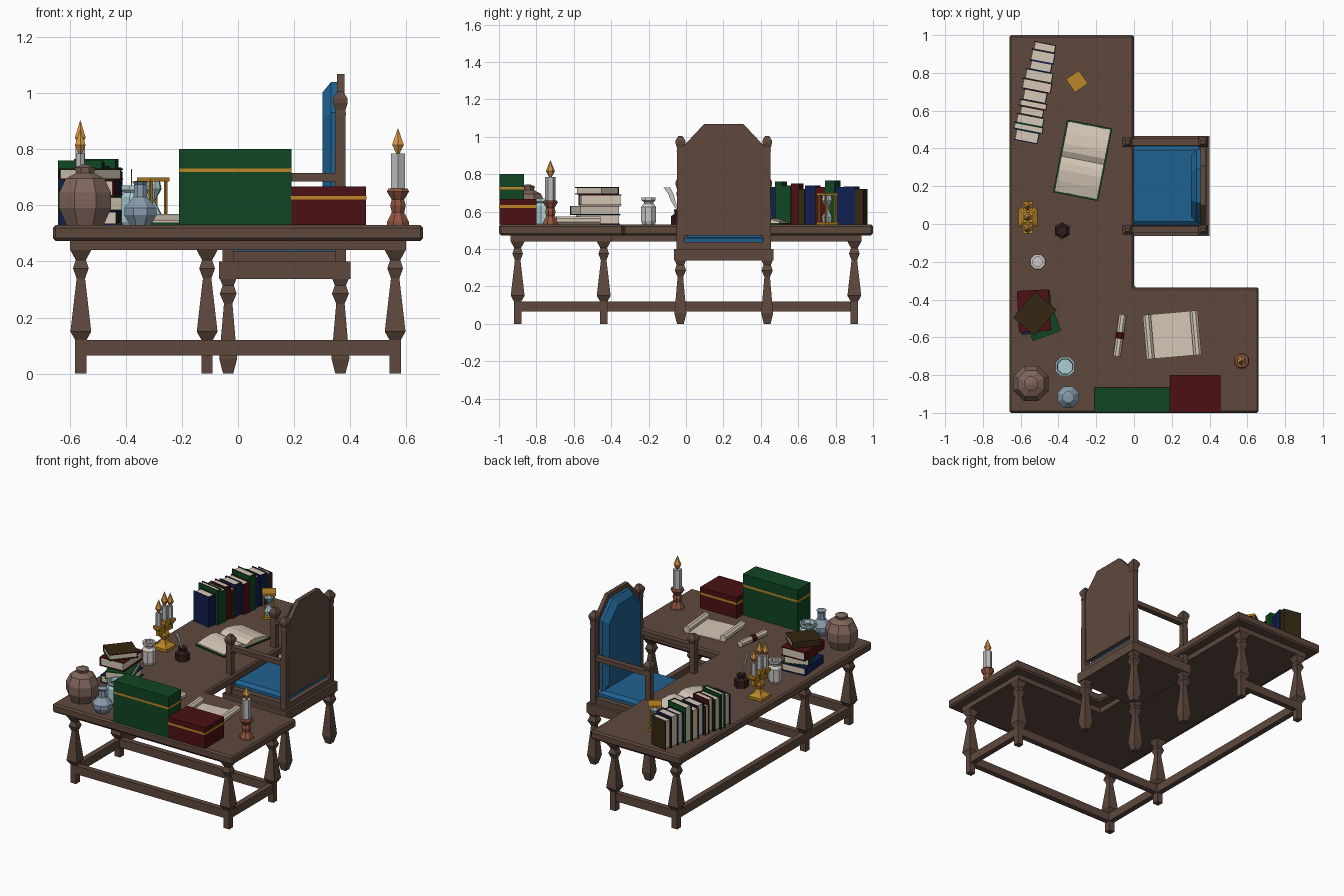
import bpy, bmesh, random
from math import radians, pi, cos, sin, sqrt
from mathutils import Matrix, Vector

if "Cube" in bpy.data.objects:
    bpy.data.objects.remove(bpy.data.objects["Cube"])

random.seed(4)
COL = dict(wood=(.112, .066, .047), blue=(.014, .12, .28), green=(.005, .06, .017), red=(.07, .005, .006),
           navy=(.005, .014, .08), umber=(.035, .02, .006), gold=(.5, .24, .02), page=(.66, .57, .46),
           glass=(.42, .62, .66), steel=(.25, .33, .42), clay=(.21, .13, .105), copper=(.28, .09, .05),
           wax=(.5, .5, .5), flame=(.7, .32, .06), white=(.6, .58, .55), ink=(.03, .012, .01))
MATS = {}
for k, c in COL.items():
    MATS[k] = bpy.data.materials.new(k)
    MATS[k].diffuse_color = (*c, 1)
TOP = .53                                              # height of the desk surface
SIDE = Matrix(((0, 0, 1, 0), (1, 0, 0, 0), (0, 1, 0, 0), (0, 0, 0, 1)))   # profile in y-z, extruded on x


def at(x, y, z=TOP, rz=0):
    return Matrix.Translation((x, y, z)) @ Matrix.Rotation(radians(rz), 4, 'Z')


def finish(bm, name, mat, m):
    bmesh.ops.recalc_face_normals(bm, faces=bm.faces)
    me = bpy.data.meshes.new(name)
    bm.to_mesh(me)
    bm.free()
    ob = bpy.data.objects.new(name, me)
    ob.matrix_world = m
    me.materials.append(MATS[mat])
    bpy.context.collection.objects.link(ob)
    return ob


def box(name, mat, lo, hi, m=Matrix()):
    bm = bmesh.new()
    bmesh.ops.create_cube(bm, size=1)
    for v in bm.verts:
        v.co = [(a + b) / 2 + c * (b - a) for a, b, c in zip(lo, hi, v.co)]
    return finish(bm, name, mat, m)


def lathe(name, mat, prof, n, m, close=True):
    """Stack of n-sided rings from (radius, height); 4 sides means half-width."""
    bm = bmesh.new()
    k = sqrt(2) if n == 4 else 1
    rings = [[bm.verts.new((r * k * cos((i + .5) * 2 * pi / n), r * k * sin((i + .5) * 2 * pi / n), z))
              for i in range(n)] for r, z in prof]
    for a, b in zip(rings, rings[1:]):
        for i in range(n):
            bm.faces.new((a[i], a[(i + 1) % n], b[(i + 1) % n], b[i]))
    if close:
        bm.faces.new(rings[0])
        bm.faces.new(rings[-1])
    return finish(bm, name, mat, m)


def prism(name, mat, pts, d, m=Matrix(), inset=None):
    """Extrude a polygon by d; inset=(scale, extra) adds a sloping cap."""
    bm = bmesh.new()
    f = bm.faces.new([bm.verts.new((*p, 0)) for p in pts])
    c = f.calc_center_median()
    steps = [(1, d)] + ([inset] if inset else [])
    for s, h in steps:
        r = bmesh.ops.extrude_face_region(bm, geom=[f])['geom']
        for v in [g for g in r if isinstance(g, bmesh.types.BMVert)]:
            v.co.x, v.co.y = c.x + (v.co.x - c.x) * s, c.y + (v.co.y - c.y) * s
            v.co.z += h
        old, f = f, [g for g in r if isinstance(g, bmesh.types.BMFace)][0]
        if old.is_valid and s != 1:
            bm.faces.remove(old)
    return finish(bm, name, mat, m)


def ell(i):
    return [(-.66 + i, -1 + i), (.66 - i, -1 + i), (.66 - i, -.335 - i), (-i, -.335 - i), (-i, 1 - i), (-.66 + i, 1 - i)]


# Desk: L-shaped top, inset apron, square turned legs, stretchers
top = prism('desk_top', 'wood', ell(0), .057, at(0, 0, .473))
bv = top.modifiers.new('bevel', 'BEVEL')
bv.width, bv.segments = .01, 1
prism('desk_apron', 'wood', ell(.062), .034, at(0, 0, .44))
LEG = [(.02, 0), (.02, .12), (.037, .15), (.015, .34), (.028, .375), (.018, .405), (.037, .44)]
for x, y in [(-.56, -.9), (.56, -.9), (.56, -.44), (-.56, -.44), (-.56, .9), (-.11, .9)]:
    lathe('desk_leg', 'wood', LEG, 4, at(x, y, 0))
for x0, y0, x1, y1 in [(-.56, -.9, .56, -.9), (-.56, -.44, .56, -.44), (-.56, .9, -.11, .9),
                       (-.56, -.9, -.56, .9), (.56, -.9, .56, -.44)]:
    box('desk_stretcher', 'wood', (x0 - .018, y0 - .018, .065), (x1 + .018, y1 + .018, .12))

# Chair facing the desk
CY = .202
box('seat_frame', 'wood', (-.068, CY - .265, .338), (.4, CY + .265, .40))
box('seat_rim', 'wood', (-.05, CY - .245, .40), (.385, CY + .245, .437))
prism('seat_cushion', 'blue', [(-.04, CY - .21), (.355, CY - .21), (.355, CY + .21), (-.04, CY + .21)], .02,
      at(0, 0, .437), (.9, .018))
CLEG = [(.018, 0), (.032, .055), (.015, .25), (.03, .285), (.02, .315), (.03, .34)]
KNOB = [(.02, 0), (.018, .02), (.026, .045), (.026, .06), (.01, .085)]
for y in (CY - .232, CY + .232):
    for x, h in ((-.035, .70), (.365, .92)):
        lathe('chair_leg', 'wood', CLEG, 4, at(x, y, 0))
        lathe('chair_post', 'wood', [(.02, .40), (.018, h)], 4, at(x, y, 0))
        lathe('chair_knob', 'wood', KNOB, 4, at(x, y, h))
    box('arm_rest', 'wood', (-.035, y - .018, .685), (.365, y + .018, .715))


def arch(w, z0, z1, c, z2):
    return [(-w, z0), (w, z0), (w, z1), (c, z2), (-c, z2), (-w, z1)]


prism('chair_back', 'wood', arch(.216, .472, .95, .105, 1.068), .026, at(.353, CY, 0) @ SIDE)
FLIP = Matrix.Diagonal((-1, 1, 1, 1))
prism('back_cushion', 'blue', arch(.195, .46, .93, .09, 1.04), .022, at(.354, CY, 0) @ FLIP @ SIDE, (.84, .03))


def book(name, mat, m, w, t, h):
    """Upright book, spine at +x, thickness on y: page block, two boards, spine."""
    c = .005
    box(name + '_pages', 'page', (-w / 2 + .008, -t / 2 + c, .005), (w / 2 - c, t / 2 - c, h - .005), m)
    for s in (-1, 1):
        y = sorted((s * t / 2, s * (t / 2 - c)))
        box(name + '_board', mat, (-w / 2, y[0], 0), (w / 2, y[1], h), m)
    box(name + '_spine', mat, (w / 2 - c, -t / 2, 0), (w / 2, t / 2, h), m)


# Upright row of books
pos = 0
for mat, t, w, h in [('navy', .06, .13, .2), ('green', .035, .16, .23), ('green', .05, .15, .21), ('red', .045, .13, .22),
                     ('umber', .035, .15, .19), ('navy', .06, .13, .21), ('red', .055, .16, .2), ('green', .055, .15, .235),
                     ('navy', .05, .12, .2), ('navy', .06, .13, .205), ('umber', .045, .12, .19)]:
    book('row_book', mat, at(-.575 + .19 * (pos + t / 2), .435 + .95 * (pos + t / 2), TOP, -11), w, t - .001, h)
    pos += t

# Stack of lying books
z = TOP
LIE = Matrix.Rotation(radians(90), 4, 'X')
for mat, t, w, h, x, y, r in [('navy', .05, .17, .22, -.52, -.47, 185), ('green', .05, .16, .23, -.5, -.485, 200),
                              ('red', .058, .17, .22, -.53, -.46, 183), ('umber', .04, .15, .18, -.525, -.475, 140)]:
    book('stack_book', mat, at(x, y, z + t / 2, r) @ LIE @ Matrix.Translation((0, 0, -h / 2)), w, t, h)
    z += t + .001

# Open book: green cover and two curved page halves
ob = at(-.272, .337, TOP, -11)
box('open_book_cover', 'green', (-.122, -.196, 0), (.122, .196, .008), ob)
half = [(0, .018), (.03, .036), (.07, .04), (.13, .032), (.187, .016)]
prof = [(-.187, .008), (.187, .008)] + half[::-1] + [(-y, v) for y, v in half[1:]]
prism('open_book_pages', 'page', prof, .23, ob @ Matrix.Translation((-.115, 0, 0)) @ SIDE)

# Hourglass
hg = at(-.302, .755, TOP, 35)
for z in (0, .155):
    box('hourglass_plate', 'gold', (-.042, -.042, z), (.042, .042, z + .014), hg)
for x in (-.032, .032):
    for y in (-.032, .032):
        box('hourglass_post', 'gold', (x - .005, y - .005, .01), (x + .005, y + .005, .16), hg)
lathe('hourglass_glass', 'glass', [(.025, .014), (.03, .04), (.006, .084), (.03, .128), (.025, .155)], 8, hg)


def candle(m, z0, z1, r, fr, fh):
    lathe('candle', 'wax', [(r, z0), (r, z1)], 6, m)
    lathe('flame', 'flame', [(fr * .3, z1), (fr, z1 + fh * .35), (.001, z1 + fh)], 6, m)


# Three-armed candelabrum
cb = at(-.562, .035)
lathe('candelabrum_stem', 'gold', [(.05, 0), (.05, .018), (.025, .035), (.014, .06), (.025, .09), (.012, .12), (.026, .165),
                                   (.026, .19)], 4, cb)
box('candelabrum_arm', 'gold', (-.01, -.065, .105), (.01, .065, .125), cb)
candle(cb, .19, .28, .019, .022, .092)
for y in (-.06, .06):
    m = at(-.562, .035 + y)
    lathe('candelabrum_cup', 'gold', [(.012, .105), (.012, .135), (.025, .155), (.025, .17)], 4, m)
    candle(m, .17, .255, .018, .022, .085)

# Single candlestick on the wing
cs = at(.57, -.725)
lathe('candlestick', 'copper', [(.042, 0), (.042, .012), (.024, .045), (.03, .07), (.024, .09), (.043, .12), (.036, .13)], 8, cs)
candle(cs, .13, .255, .028, .024, .088)

# Inkwell with quill, white jar
iw = at(-.38, -.035)
lathe('inkwell', 'ink', [(.045, 0), (.045, .045), (.025, .06), (.03, .08)], 6, iw)
prism('quill', 'white', [(-.004, .06), (.004, .06), (-.02, .12), (-.03, .16), (-.05, .2), (-.085, .198), (-.06, .165), (-.045, .125)],
      .004, iw @ Matrix.Translation((-.002, 0, 0)) @ SIDE)
lathe('white_jar', 'white', [(.036, 0), (.044, .02), (.044, .095), (.028, .112), (.028, .122), (.041, .13), (.041, .145),
                             (.026, .145), (.026, .115)], 8, at(-.51, -.2))

# Clay urn, flask, open glass jar
lathe('urn', 'clay', [(.072, 0), (.1, .06), (.1, .115), (.075, .165), (.035, .185), (.04, .205), (.012, .215)], 8, at(-.545, -.845))
lathe('flask', 'steel', [(.04, 0), (.062, .035), (.062, .06), (.026, .1), (.024, .145), (.032, .155), (.01, .157)], 8, at(-.348, -.917))
lathe('glass_jar', 'glass', [(.05, 0), (.055, .01), (.055, .1), (.046, .115), (.055, .125), (.055, .14), (.045, .14),
                             (.04, .115), (.048, .1), (.045, .008)], 8, at(-.365, -.755))

# Storage boxes with gold bands
for name, mat, x0, x1, y1, h, b in [('tall_box', 'green', -.21, .19, -.865, .27, .188), ('low_box', 'red', .19, .457, -.8, .137, .09)]:
    box(name, mat, (x0, -.998, TOP), (x1, y1, TOP + h))
    box(name + '_band', 'gold', (x0 - .001, -.999, TOP + b), (x1 + .001, y1 + .001, TOP + b + .014))

# Rolled scroll with ribbon, and half-unrolled parchment
ROLL = Matrix.Rotation(radians(90), 4, 'X')
sc = at(-.075, -.59, TOP + .021, -8) @ ROLL
lathe('scroll', 'page', [(.021, -.112), (.021, .112)], 8, sc)
lathe('scroll_ribbon', 'red', [(.0235, -.018), (.0235, .018)], 8, sc)
pm = at(.202, -.587, TOP, 5)
box('parchment_sheet', 'page', (-.13, -.115, .001), (.13, .115, .006), pm)
for x in (-.125, .125):
    lathe('parchment_roll', 'page', [(.023, -.118), (.023, .118)], 8, pm @ Matrix.Translation((x, 0, .023)) @ ROLL)

for m in bpy.data.materials:
    if m.users and not m.is_grease_pencil:
        m.use_nodes = True
        m.node_tree.nodes["Principled BSDF"].inputs["Base Color"].default_value = m.diffuse_color
